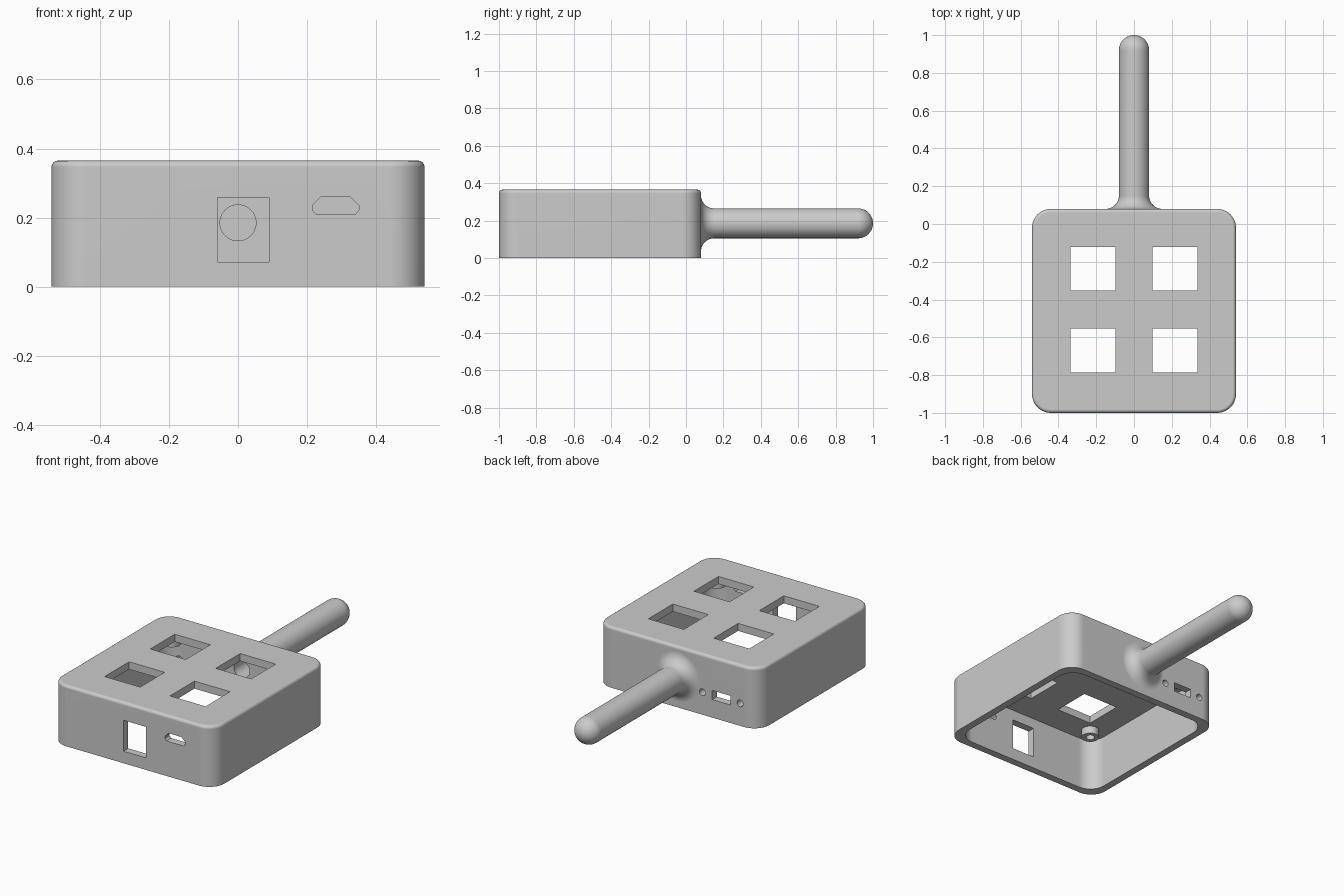
import bpy, bmesh, math
from mathutils import Matrix, Vector

cube = bpy.data.objects.get("Cube")
if cube:
    bpy.data.objects.remove(cube, do_unlink=True)

grey = bpy.data.materials.new("matte_grey")
grey.use_nodes = True
COLOUR = (0.6, 0.6, 0.6, 1)
grey.diffuse_color = COLOUR
grey.node_tree.nodes["Principled BSDF"].inputs["Base Color"].default_value = COLOUR

CENTRE_Y, HALF, HEIGHT, WALL, ROOF = -0.46, 0.54, 0.365, 0.045, 0.32
BACK, AXIS_Z = CENTRE_Y + HALF, 0.185


def finish(name, bm):
    bmesh.ops.recalc_face_normals(bm, faces=bm.faces)
    mesh = bpy.data.meshes.new(name)
    bm.to_mesh(mesh)
    bm.free()
    mesh.materials.append(grey)
    ob = bpy.data.objects.new(name, mesh)
    bpy.context.collection.objects.link(ob)
    return ob


def box(name, lo, hi, corner=0, top=0):
    """Box with optional rounded upright corners and rounded top edge."""
    lo, hi = Vector(lo), Vector(hi)
    bm = bmesh.new()
    bmesh.ops.create_cube(bm, size=1, matrix=Matrix.Translation((lo + hi) / 2)
                          @ Matrix.Diagonal((*(hi - lo), 1)))
    if corner:
        upright = [e for e in bm.edges if abs(e.verts[0].co.z - e.verts[1].co.z) > 0.01]
        bmesh.ops.bevel(bm, geom=upright, offset=corner, segments=12,
                        profile=0.5, affect='EDGES')
    if top:
        rim = [e for e in bm.edges if all(v.co.z > hi.z - 1e-4 for v in e.verts)]
        bmesh.ops.bevel(bm, geom=rim, offset=top, segments=4,
                        profile=0.5, affect='EDGES')
    return finish(name, bm)


def cylinder(name, centre, radius, depth, along_y=False):
    bm = bmesh.new()
    turn = Matrix.Rotation(math.pi / 2, 4, 'X') if along_y else Matrix()
    bmesh.ops.create_cone(bm, cap_ends=True, segments=40, radius1=radius, radius2=radius,
                          depth=depth, matrix=Matrix.Translation(centre) @ turn)
    return finish(name, bm)


def prism(name, outline, y0, y1):
    """Extrude an x-z outline along y."""
    bm = bmesh.new()
    face = bm.faces.new([bm.verts.new((x, y0, z)) for x, z in outline])
    new = bmesh.ops.extrude_face_region(bm, geom=[face])["geom"]
    bmesh.ops.translate(bm, vec=(0, y1 - y0, 0),
                        verts=[v for v in new if isinstance(v, bmesh.types.BMVert)])
    return finish(name, bm)


def lathe(name, profile):
    """Revolve (radius, y) points about the handle axis."""
    bm = bmesh.new()
    verts = [bm.verts.new((r, y, AXIS_Z)) for r, y in profile]
    edges = [bm.edges.new(pair) for pair in zip(verts, verts[1:])]
    bmesh.ops.spin(bm, geom=verts + edges, cent=(0, 0, AXIS_Z), axis=(0, 1, 0),
                   angle=math.tau, steps=48)
    bmesh.ops.remove_doubles(bm, verts=bm.verts, dist=1e-5)
    return finish(name, bm)


def combine(target, tools, operation):
    """Boolean every tool into the target, then drop the tools."""
    for tool in tools:
        mod = target.modifiers.new("cut", 'BOOLEAN')
        mod.operation, mod.object, mod.solver = operation, tool, 'EXACT'
    graph = bpy.context.evaluated_depsgraph_get()
    mesh = bpy.data.meshes.new_from_object(target.evaluated_get(graph))
    target.modifiers.clear()
    target.data = mesh
    for tool in tools:
        bpy.data.objects.remove(tool, do_unlink=True)


# Open-bottomed case
case = box("case_with_handle", (-HALF, CENTRE_Y - HALF, 0), (HALF, BACK, HEIGHT), 0.1, 0.018)

# Round-ended handle flaring into the back wall
R, F = 0.08, 0.07
profile = [(0, BACK - 0.03), (R + F, BACK - 0.03)]
for i in range(11):
    a = i / 10 * math.pi / 2
    profile.append((R + F - F * math.sin(a), BACK + F - F * math.cos(a)))
for i in range(13):
    a = i / 12 * math.pi / 2
    profile.append((R * math.cos(a) if i < 12 else 0, 1 - R + R * math.sin(a)))
combine(case, [lathe("handle", profile)], 'UNION')

# Hollow inside
inner = HALF - WALL
combine(case, [box("cavity", (-inner, CENTRE_Y - inner, -0.1),
                   (inner, CENTRE_Y + inner, ROOF), 0.1)], 'DIFFERENCE')

# Four button windows in the roof
cutters = []
for x in (-0.217, 0.217):
    for y in (-0.237, -0.67):
        cutters.append(box("button_window", (x - 0.118, y - 0.116, 0.3),
                           (x + 0.118, y + 0.116, 0.4)))

# Front openings: switch and charging port
front = CENTRE_Y - HALF
cutters.append(box("switch_opening", (-0.06, front - 0.1, 0.072), (0.09, front + 0.1, 0.258)))
port = [(0.225, 0.21), (0.34, 0.21), (0.35, 0.222), (0.35, 0.235),
        (0.325, 0.26), (0.24, 0.26), (0.215, 0.235), (0.215, 0.222)]
cutters.append(prism("charging_port", port, front - 0.1, front + 0.1))

# Back openings: connector slot with a screw hole either side
cutters.append(box("connector_slot", (-0.35, BACK - 0.1, 0.108), (-0.23, BACK + 0.1, 0.163)))
for x in (-0.165, -0.415):
    cutters.append(cylinder("screw_hole", (x, BACK, 0.135), 0.02, 0.2, True))

# Bore running up the handle
cutters.append(cylinder("handle_bore", (0, 0.44, AXIS_Z), 0.052, 0.9, True))
combine(case, cutters, 'DIFFERENCE')

# Screw bosses under the roof
bosses = []
for sx in (-1, 1):
    for sy in (-1, 1):
        spot = (sx * 0.39, CENTRE_Y + sy * 0.39)
        boss = cylinder("screw_boss", (*spot, 0.3), 0.05, 0.05)
        combine(boss, [cylinder("pilot_hole", (*spot, 0.27), 0.025, 0.08)], 'DIFFERENCE')
        bosses.append(boss)

# Smooth shading with crisp edges
bpy.ops.object.select_all(action='DESELECT')
for ob in [case] + bosses:
    ob.select_set(True)
bpy.context.view_layer.objects.active = case
bpy.ops.object.shade_smooth_by_angle(angle=math.radians(35))
weighted = case.modifiers.new("even_shading", 'WEIGHTED_NORMAL')
weighted.keep_sharp = True
